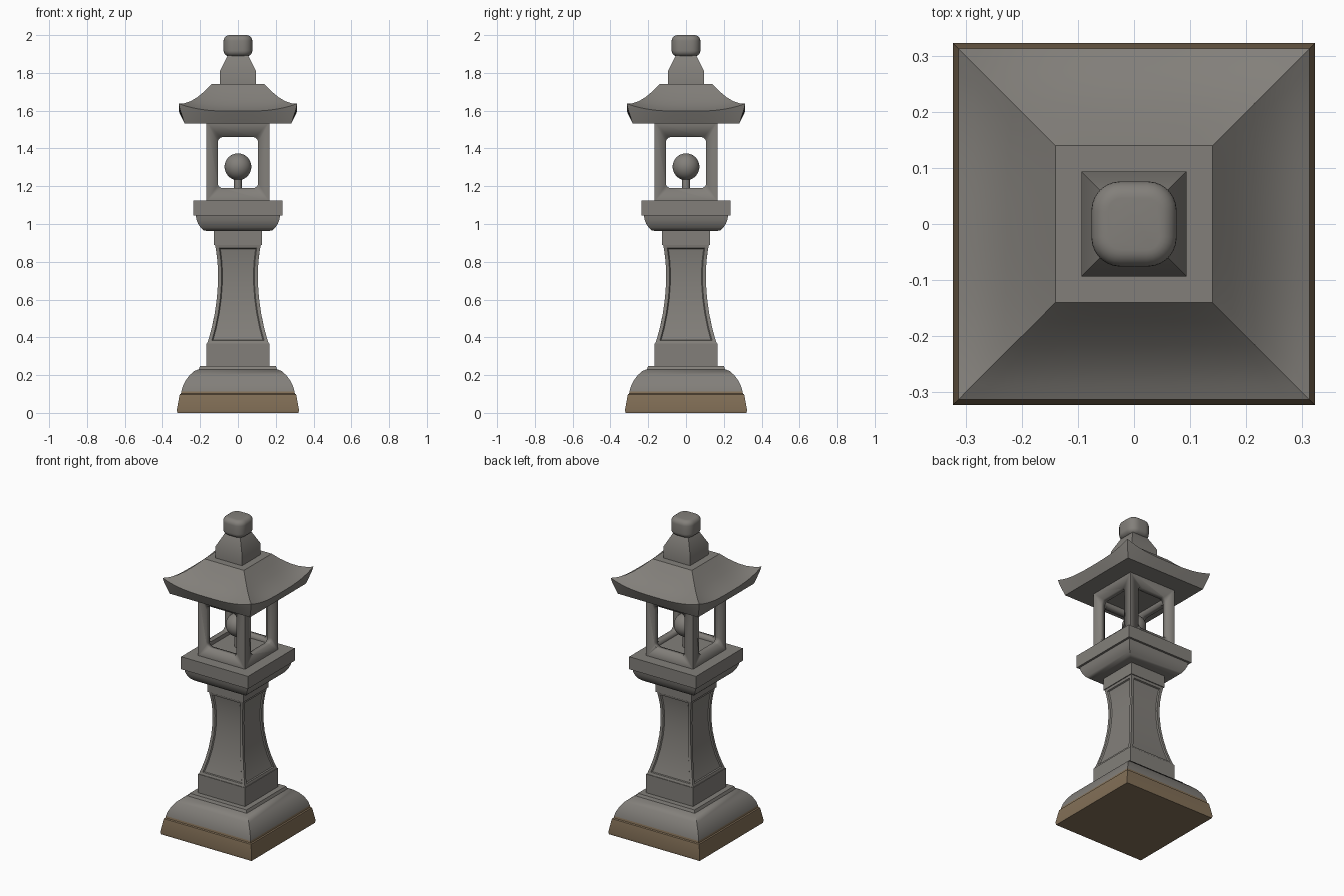
import bpy, bmesh, math
from mathutils import Matrix, Vector

if "Cube" in bpy.data.objects:
    bpy.data.objects.remove(bpy.data.objects["Cube"])


def material(name, rgb):
    m = bpy.data.materials.new(name)
    m.diffuse_color = (*rgb, 1)
    m.use_nodes = True
    m.node_tree.nodes["Principled BSDF"].inputs["Base Color"].default_value = m.diffuse_color
    return m


STONE = material("weathered grey stone", (0.225, 0.213, 0.195))
EARTH = material("brown earth stain", (0.225, 0.16, 0.095))


def finish(bm, name, angle=30):
    bmesh.ops.recalc_face_normals(bm, faces=bm.faces[:])
    me = bpy.data.meshes.new(name)
    bm.to_mesh(me)
    bm.free()
    me.materials.append(STONE)
    ob = bpy.data.objects.new(name, me)
    bpy.context.collection.objects.link(ob)
    bpy.ops.object.select_all(action='DESELECT')
    ob.select_set(True)
    bpy.context.view_layer.objects.active = ob
    bpy.ops.object.shade_smooth_by_angle(angle=math.radians(angle))
    return ob


def square_loft(profile, n=1):
    """Stack square rings (half width, z, corner lift), n segments per side."""
    bm = bmesh.new()
    rings = []
    for h, z, *lift in profile:
        up = lift[0] if lift else 0
        ring = []
        for side in range(4):
            rot = Matrix.Rotation(side * math.pi / 2, 3, 'Z')
            for i in range(n):
                s = 2 * i / n - 1
                ring.append(bm.verts.new(rot @ Vector((s * h, -h, z + up * abs(s) ** 3))))
        rings.append(ring)
    for a, b in zip(rings, rings[1:]):
        for i in range(4 * n):
            j = (i + 1) % (4 * n)
            bm.faces.new((a[i], a[j], b[j], b[i]))
    bm.faces.new(rings[0][::-1])
    bm.faces.new(rings[-1])
    return bm


# Base: stained plinth, domed shoulder and small step
base = finish(square_loft([
    (0.32, 0), (0.323, 0.015), (0.308, 0.098), (0.301, 0.102), (0.299, 0.114),
    (0.292, 0.14), (0.276, 0.172), (0.255, 0.2), (0.23, 0.222), (0.207, 0.231),
    (0.2, 0.248)]), "base")
base.data.materials.append(EARTH)
for f in base.data.polygons:
    f.material_index = 1 if f.center.z < 0.112 else 0

# Pedestal block and neck block around the shaft
finish(square_loft([(0.166, 0.24), (0.166, 0.367)]), "pedestal_block")
finish(square_loft([(0.126, 0.888), (0.126, 0.968)]), "neck_block")

# Concave shaft with a recessed panel on each side
waist = [(0.163, 0.365), (0.152, 0.40), (0.136, 0.46), (0.122, 0.53), (0.111, 0.61),
         (0.106, 0.68), (0.105, 0.74), (0.108, 0.80), (0.114, 0.85), (0.121, 0.89)]
bm = square_loft(waist)
bm.normal_update()
sides = [[f for f in bm.faces if abs(f.normal.z) < 0.7
          and f.normal.x * x + f.normal.y * y > 0.6]
         for x, y in ((1, 0), (-1, 0), (0, 1), (0, -1))]
for faces in sides:
    bmesh.ops.inset_region(bm, faces=faces, thickness=0.018, use_even_offset=True)
    bmesh.ops.inset_region(bm, faces=faces, thickness=0.005, depth=-0.007, use_even_offset=True)
finish(bm, "shaft")

# Platform: curved underside and slab
finish(square_loft([(0.165, 0.963), (0.182, 0.967), (0.197, 0.98), (0.21, 1.0),
                    (0.219, 1.022), (0.223, 1.047)]), "platform_underside")
finish(square_loft([(0.236, 1.045), (0.236, 1.125)]), "platform_slab")

# Lantern box, cut by rounded windows and hollowed out
box = finish(square_loft([(0.166, 1.12), (0.166, 1.54)]), "lantern_box")
cutters = [finish(square_loft([(0.132, 1.165), (0.132, 1.49)]), "hollow_cutter")]
for k in range(2):
    bm = bmesh.new()
    bmesh.ops.create_cube(bm, size=1, matrix=Matrix.Translation((0, 0, 1.325))
                          @ Matrix.Diagonal((0.214, 0.6, 0.27, 1)))
    along = [e for e in bm.edges if abs(e.verts[0].co.y - e.verts[1].co.y) > 0.1]
    bmesh.ops.bevel(bm, geom=along, offset=0.028, segments=5, profile=0.5, affect='EDGES')
    bmesh.ops.rotate(bm, verts=bm.verts[:], matrix=Matrix.Rotation(k * math.pi / 2, 3, 'Z'))
    cutters.append(finish(bm, "window_cutter"))
bpy.context.view_layer.objects.active = box
for c in cutters:
    c.hide_render = True
    mod = box.modifiers.new("cut", 'BOOLEAN')
    mod.operation, mod.solver, mod.object = 'DIFFERENCE', 'EXACT', c
    bpy.ops.object.modifier_apply(modifier=mod.name)
for c in cutters:
    bpy.data.objects.remove(c)

# Lamp globe on a short stem
bm = bmesh.new()
bmesh.ops.create_uvsphere(bm, u_segments=32, v_segments=16, radius=0.071,
                          matrix=Matrix.Translation((0, 0, 1.303)))
finish(bm, "lamp_globe")
bm = bmesh.new()
bmesh.ops.create_cone(bm, cap_ends=True, segments=20, radius1=0.02, radius2=0.02,
                      depth=0.1, matrix=Matrix.Translation((0, 0, 1.2)))
finish(bm, "lamp_stem")

# Roof with concave slopes and upswept corners
finish(square_loft([
    (0.283, 1.533, 0), (0.307, 1.583, 0.025), (0.313, 1.597, 0.04), (0.285, 1.609, 0.03),
    (0.25, 1.63, 0.02), (0.215, 1.659, 0.012), (0.175, 1.7, 0.004), (0.14, 1.74, 0)],
    n=16), "roof")

# Finial: block, tapered collar and rounded cap
finish(square_loft([(0.094, 1.73), (0.094, 1.812), (0.055, 1.892)]), "finial_collar")
bm = bmesh.new()
bmesh.ops.create_cube(bm, size=1, matrix=Matrix.Translation((0, 0, 1.944))
                      @ Matrix.Diagonal((0.152, 0.152, 0.112, 1)))
for upright, r in ((True, 0.052), (False, 0.03)):
    bm.normal_update()
    edges = [e for e in bm.edges
             if (abs(e.verts[0].co.z - e.verts[1].co.z) > 0.05 if upright
                 else any(abs(f.normal.z) > 0.9 for f in e.link_faces))]
    bmesh.ops.bevel(bm, geom=edges, offset=r, segments=6, profile=0.5, affect='EDGES')
finish(bm, "finial_cap", 40)
